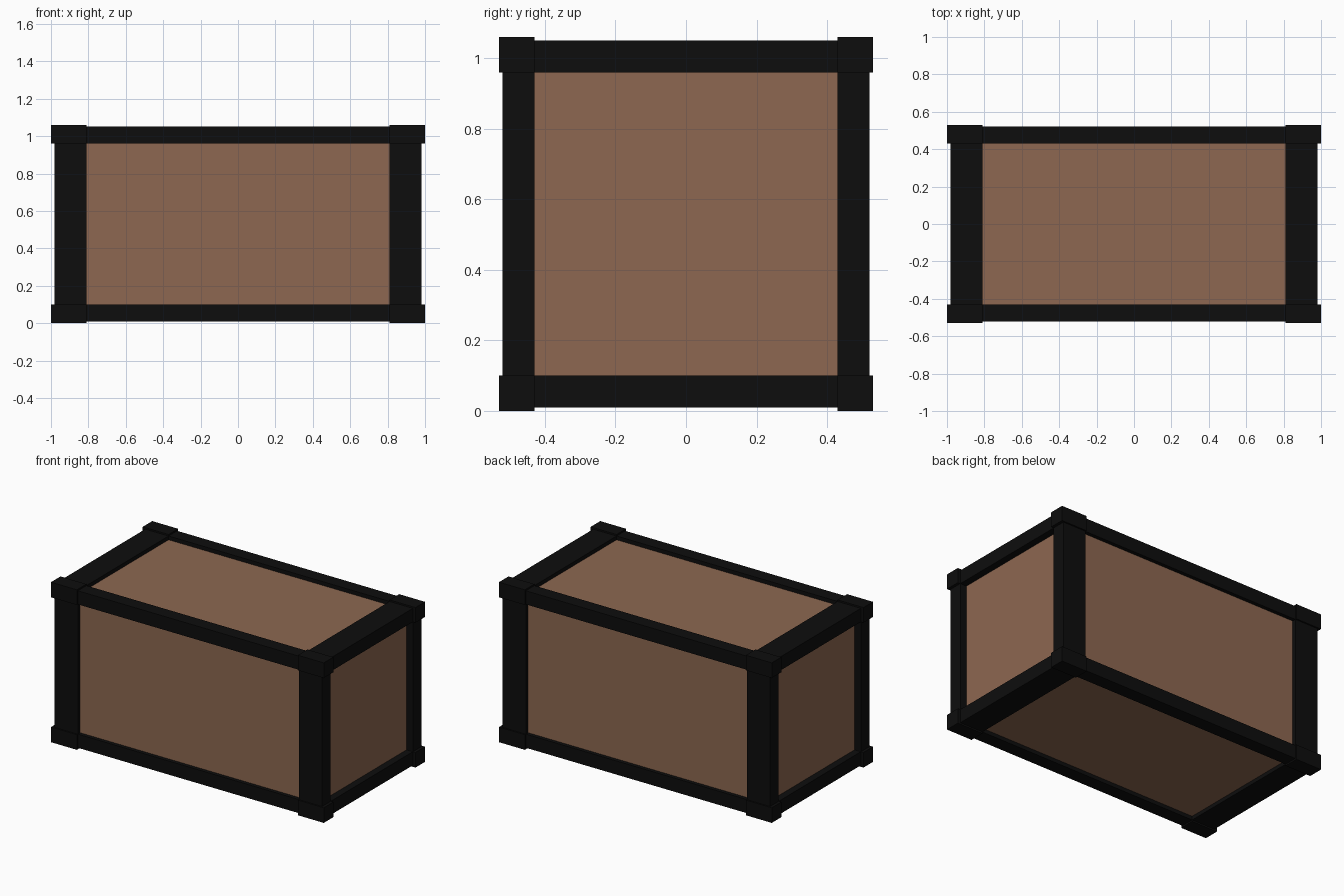
import bpy
from itertools import product

if "Cube" in bpy.data.objects:
    bpy.data.objects.remove(bpy.data.objects["Cube"])

# Outer half sizes, frame member thickness, and rail / panel insets per axis
HALF = (1.0, 0.53, 0.53)
THICK = (0.19, 0.10, 0.10)
RAIL_INSET = (0.019, 0.01, 0.01)
PANEL_INSET = (0.066, 0.035, 0.035)


def material(name, color):
    mat = bpy.data.materials.new(name)
    mat.diffuse_color = (*color, 1)
    mat.use_nodes = True
    mat.node_tree.nodes["Principled BSDF"].inputs["Base Color"].default_value = mat.diffuse_color
    return mat


def box(name, lo, hi, mat):
    centre = [(a + b) / 2 for a, b in zip(lo, hi)]
    centre[2] += HALF[2]
    bpy.ops.mesh.primitive_cube_add(size=1, location=centre)
    ob = bpy.context.object
    ob.name = name
    ob.scale = [b - a for a, b in zip(lo, hi)]
    bpy.ops.object.transform_apply(location=False, rotation=False, scale=True)
    ob.data.materials.append(mat)
    return ob


def span(axis, side, inset):
    """Range of a frame member on one side of an axis."""
    inner = side * (HALF[axis] - THICK[axis])
    outer = side * (HALF[axis] - inset)
    return min(inner, outer), max(inner, outer)


wood = material("brown_wood", (0.266, 0.137, 0.082))
black = material("black_frame", (0.004, 0.004, 0.004))

# Recessed panelled body
inner = [h - p for h, p in zip(HALF, PANEL_INSET)]
box("crate_body", [-v for v in inner], inner, wood)

# Corner blocks
for sides in product((-1, 1), repeat=3):
    ranges = [span(a, sides[a], 0) for a in range(3)]
    box("corner_block", *zip(*ranges), black)

# Edge rails between the corner blocks, four along each axis
for axis, name in enumerate(("long_rail", "cross_rail", "corner_post")):
    for sides in product((-1, 1), repeat=2):
        other = iter(sides)
        reach = HALF[axis] - THICK[axis]
        ranges = [(-reach, reach) if a == axis else span(a, next(other), RAIL_INSET[a])
                  for a in range(3)]
        box(name, *zip(*ranges), black)
